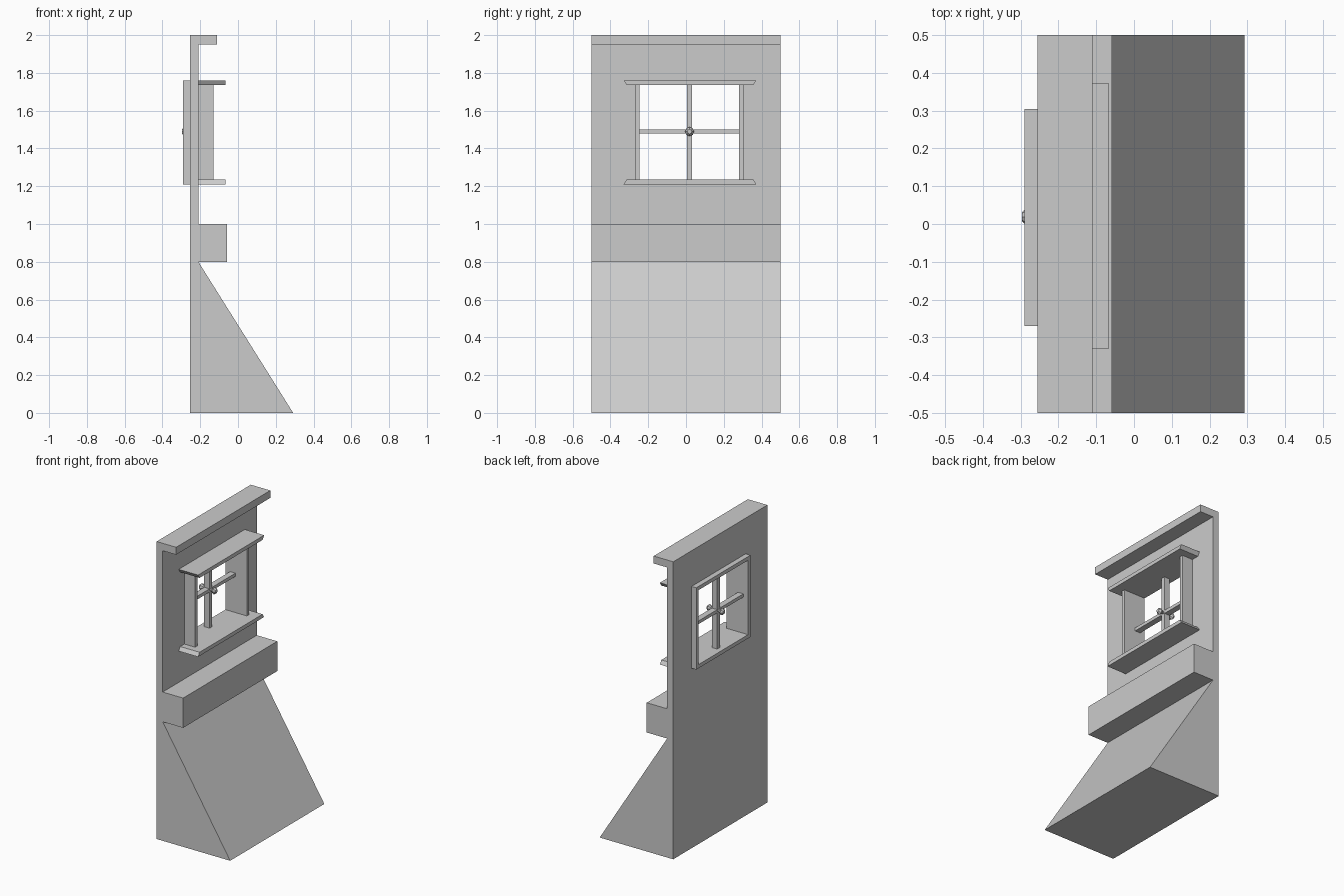
import bpy, bmesh, math
from mathutils import Vector

if "Cube" in bpy.data.objects:
    bpy.data.objects.remove(bpy.data.objects["Cube"])


def prism(name, pts, axis, a, b):
    """Extrude a closed 2D profile along 'x' (pts = y,z) or 'y' (pts = x,z)."""
    bm = bmesh.new()
    place = (lambda p: (a, p[0], p[1])) if axis == 'x' else (lambda p: (p[0], a, p[1]))
    face = bm.faces.new([bm.verts.new(place(p)) for p in pts])
    ext = bmesh.ops.extrude_face_region(bm, geom=[face])
    move = Vector((b - a, 0, 0)) if axis == 'x' else Vector((0, b - a, 0))
    bmesh.ops.translate(bm, vec=move,
                        verts=[g for g in ext['geom'] if isinstance(g, bmesh.types.BMVert)])
    bmesh.ops.recalc_face_normals(bm, faces=bm.faces)
    me = bpy.data.meshes.new(name)
    bm.to_mesh(me)
    bm.free()
    ob = bpy.data.objects.new(name, me)
    bpy.context.collection.objects.link(ob)
    return ob


def box(name, x, y, z):
    return prism(name, [(y[0], z[0]), (y[1], z[0]), (y[1], z[1]), (y[0], z[1])], 'x', *x)


BACK, FACE = -0.255, -0.21          # wall planes
Y0, Y1 = -0.27, 0.305               # window outer width
Z0, Z1 = 1.21, 1.76                 # window outer height
T = 0.025                           # frame thickness
YC, ZC = 0.019, 1.489               # cross-bar centre

# wall with sloped base, ledge and top lip
wall = prism("wall", [(BACK, 0), (0.292, 0), (FACE, 0.8), (-0.058, 0.8), (-0.058, 1),
                      (FACE, 1), (FACE, 1.95), (-0.11, 1.95), (-0.11, 2), (BACK, 2)],
             'y', -0.5, 0.5)
cutter = box("window_cutter", (-0.4, 0.0), (Y0, Y1), (Z0, Z1))
cutter.hide_render = True
cutter.hide_set(True)
cut = wall.modifiers.new("window_opening", 'BOOLEAN')
cut.operation = 'DIFFERENCE'
cut.solver = 'EXACT'
cut.object = cutter

# window jambs
for side, y in (("left", (Y0, Y0 + T)), ("right", (Y1 - T, Y1))):
    box("jamb_" + side, (-0.29, -0.13), y, (Z0 + T, Z1 - T))

# lintel and sill: liner in the opening plus a projecting board with slanted ends
for name, outer, inner in (("lintel", Z1, Z1 - T), ("sill", Z0, Z0 + T)):
    box(name + "_liner", (-0.29, FACE), (Y0, Y1), sorted((outer, inner)))
    prism(name, [(-0.33, outer), (0.372, outer), (0.356, inner), (-0.314, inner)],
          'x', FACE, -0.066)

# cross bars
box("vertical_bar", (BACK, -0.215), (YC - 0.014, YC + 0.014), (Z0 + T, Z1 - T))
box("horizontal_bar", (BACK, -0.215), (Y0 + T, Y1 - T), (ZC - 0.011, ZC + 0.011))

# small turned knob, one end on each side of the bars
for side, s in (("outer", -1), ("inner", 1)):
    bm = bmesh.new()
    rings = []
    for d, r in ((0.0, 0.01), (0.03, 0.01), (0.048, 0.024), (0.062, 0.012)):
        rings.append([bm.verts.new((-0.235 + s * d,
                                    YC + r * math.cos(k * math.pi / 4),
                                    ZC + r * math.sin(k * math.pi / 4))) for k in range(8)])
    for lo, hi in zip(rings, rings[1:]):
        for k in range(8):
            bm.faces.new((lo[k], lo[(k + 1) % 8], hi[(k + 1) % 8], hi[k]))
    bm.faces.new(rings[0])
    bm.faces.new(rings[-1])
    bmesh.ops.recalc_face_normals(bm, faces=bm.faces)
    me = bpy.data.meshes.new("knob_" + side)
    bm.to_mesh(me)
    bm.free()
    bpy.context.collection.objects.link(bpy.data.objects.new("knob_" + side, me))
